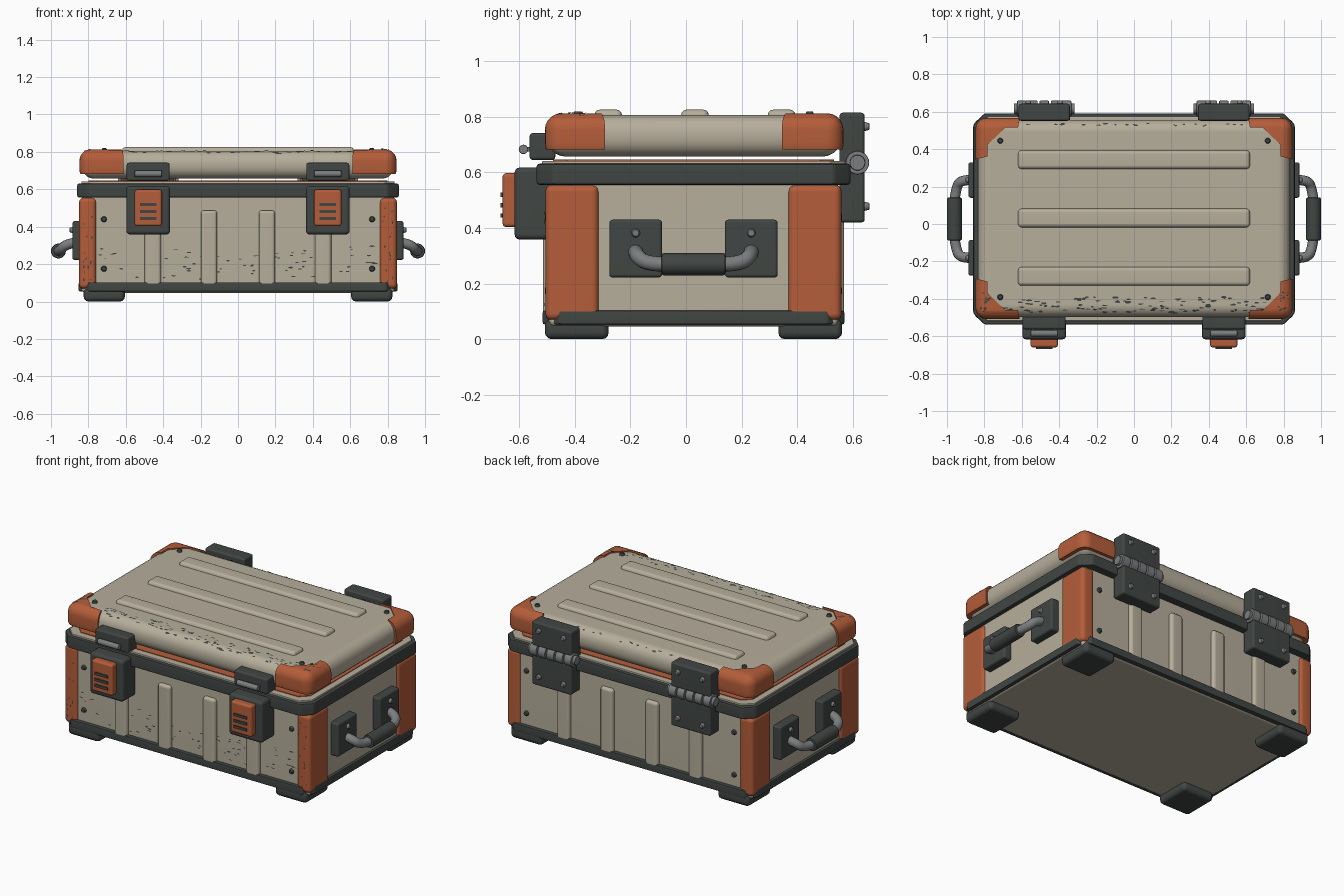
import bpy, bmesh, math, random
from mathutils import Vector, Matrix
from mathutils.bvhtree import BVHTree

cube = bpy.data.objects.get("Cube")
if cube:
    bpy.data.objects.remove(cube, do_unlink=True)
random.seed(4)
CY = 0.027  # depth centre of the case


def material(name, rgb):
    m = bpy.data.materials.new(name)
    m.use_nodes = True
    m.diffuse_color = (*rgb, 1)
    m.node_tree.nodes["Principled BSDF"].inputs["Base Color"].default_value = (*rgb, 1)
    return m


BEIGE = material("beige paint", (0.47, 0.425, 0.33))
ORANGE = material("orange guard", (0.46, 0.11, 0.042))
DARK = material("dark rubber", (0.052, 0.061, 0.056))
STEEL = material("grey steel", (0.2, 0.205, 0.21))


def finish(name, bm, *mats):
    bmesh.ops.recalc_face_normals(bm, faces=bm.faces)
    me = bpy.data.meshes.new(name)
    bm.to_mesh(me)
    bm.free()
    return place(name, me, *mats)


def place(name, me, *mats):
    me.materials.clear()
    for m in mats:
        me.materials.append(m)
    me.shade_smooth()
    me.set_sharp_from_angle(angle=math.radians(35))
    ob = bpy.data.objects.new(name, me)
    bpy.context.collection.objects.link(ob)
    w = ob.modifiers.new("even shading", 'WEIGHTED_NORMAL')
    w.keep_sharp = True
    return ob


def baked(ob):
    bpy.context.view_layer.update()
    dg = bpy.context.evaluated_depsgraph_get()
    return bpy.data.meshes.new_from_object(ob.evaluated_get(dg))


def box(name, lo, hi, mat, bevel=0.012, segs=3):
    lo, hi = Vector(lo), Vector(hi)
    bm = bmesh.new()
    bmesh.ops.create_cube(bm, size=1)
    for v in bm.verts:
        v.co = (lo + hi) / 2 + Vector(a * b for a, b in zip(v.co, hi - lo))
    if bevel:
        bmesh.ops.bevel(bm, geom=bm.edges[:], offset=bevel, segments=segs,
                        profile=0.5, affect='EDGES')
    return finish(name, bm, mat)


def add_prism(bm, pts, z0, z1):
    f = bm.faces.new([bm.verts.new((x, y, z0)) for x, y in pts])
    ext = bmesh.ops.extrude_face_region(bm, geom=[f])["geom"]
    bmesh.ops.translate(bm, vec=(0, 0, z1 - z0),
                        verts=[g for g in ext if isinstance(g, bmesh.types.BMVert)])


def octagon(name, hx, hy, chamfer, z0, z1, mat, bevel=0.008):
    # Flat ring-shaped trim with clipped corners
    quarter = [(hx, hy - chamfer), (hx - chamfer, hy)]
    pts = []
    for sx, sy in ((1, 1), (-1, 1), (-1, -1), (1, -1)):
        part = [(sx * x, CY + sy * y) for x, y in quarter]
        pts += part if sx * sy > 0 else part[::-1]
    bm = bmesh.new()
    add_prism(bm, pts, z0, z1)
    if bevel:
        bmesh.ops.bevel(bm, geom=bm.edges[:], offset=bevel, segments=2,
                        profile=0.5, affect='EDGES')
    return finish(name, bm, mat)


def cyl(name, centre, r, depth, axis, mat, segs=24, bevel=0.004, r2=None):
    bm = bmesh.new()
    rot = Vector((0, 0, 1)).rotation_difference(Vector(axis)).to_matrix().to_4x4()
    bmesh.ops.create_cone(bm, cap_ends=True, segments=segs, radius1=r,
                          radius2=r if r2 is None else r2, depth=depth)
    if bevel:
        rims = [e for e in bm.edges if any(len(f.verts) > 4 for f in e.link_faces)]
        bmesh.ops.bevel(bm, geom=rims, offset=bevel, segments=2, profile=0.5, affect='EDGES')
    bmesh.ops.transform(bm, matrix=Matrix.Translation(centre) @ rot, verts=bm.verts)
    return finish(name, bm, mat)


def bolt(name, pos, axis, mat=DARK):
    cyl(name, pos, 0.017, 0.02, axis, mat, 12, 0.003, 0.012)


def tube(name, pts, r, mat):
    cu = bpy.data.curves.new(name, 'CURVE')
    cu.dimensions, cu.bevel_depth, cu.bevel_resolution = '3D', r, 4
    cu.use_fill_caps = True
    sp = cu.splines.new('NURBS')
    sp.points.add(len(pts) - 1)
    for p, co in zip(sp.points, pts):
        p.co = (*co, 1)
    sp.use_endpoint_u, sp.order_u = True, 3
    tmp = bpy.data.objects.new(name, cu)
    bpy.context.collection.objects.link(tmp)
    me = baked(tmp)
    bpy.data.objects.remove(tmp)
    return place(name, me, mat)


def chips(name, target, count, lo, hi, length, height):
    # Small worn patches laid on the nearest surface of the target
    bvh = BVHTree.FromObject(target, bpy.context.evaluated_depsgraph_get())
    bm = bmesh.new()
    for i in range(count):
        p = Vector(random.uniform(a, b) for a, b in zip(lo, hi))
        co, n, _, _ = bvh.find_nearest(p)
        u = (Vector((1, 0, 0)) - n * n.x).normalized()
        v = n.cross(u)
        a, b = length * random.uniform(0.4, 1), height * random.uniform(0.4, 1)
        ring = []
        for k in range(7):
            t, s = math.tau * k / 7, random.uniform(0.6, 1)
            ring.append(bm.verts.new(co + n * 0.002 + u * a * s * math.cos(t)
                                     + v * b * s * math.sin(t)))
        bm.faces.new(ring).material_index = int(i % 4 == 0)
    me = bpy.data.meshes.new(name)
    bm.to_mesh(me)
    bm.free()
    place(name, me, DARK, STEEL)


# Body, base trim, collar and seal
body = box("body", (-0.835, CY - 0.52, 0.046), (0.835, CY + 0.52, 0.6), BEIGE, 0.02)
octagon("base_trim", 0.852, 0.543, 0.06, 0.053, 0.103, DARK)
octagon("collar", 0.86, 0.565, 0.06, 0.555, 0.632, DARK, 0.012)
octagon("collar_lip", 0.838, 0.545, 0.055, 0.62, 0.642, BEIGE, 0.004)
octagon("seal", 0.8, 0.505, 0.05, 0.63, 0.646, ORANGE, 0)

# Lid with raised ribs
lid = box("lid", (-0.835, CY - 0.525, 0.657), (0.835, CY + 0.53, 0.806), BEIGE, 0.065, 5)
for i in (-1, 0, 1):
    y = 0.032 + i * 0.312
    box("lid_rib", (-0.62, y - 0.05, 0.78), (0.62, y + 0.05, 0.826), BEIGE, 0.02)

# Lid corner guards: an outer shell kept only at the four corners
shell = box("guard_shell", (-0.848, CY - 0.535, 0.645), (0.848, CY + 0.54, 0.813), ORANGE, 0.06, 5)
bm = bmesh.new()
outline = ((0.9, 0.6), (0.6, 0.6), (0.62, 0.488), (0.69, 0.488), (0.782, 0.397),
           (0.782, 0.335), (0.9, 0.305))
for sx in (-1, 1):
    for sy in (-1, 1):
        add_prism(bm, [(sx * x, CY + sy * y) for x, y in outline], 0.682, 0.85)
cutter = finish("corner_cutter", bm, ORANGE)
cutter.hide_render = True
mod = shell.modifiers.new("corners", 'BOOLEAN')
mod.operation, mod.object, mod.solver = 'INTERSECT', cutter, 'EXACT'
guards = place("lid_corner_guards", baked(shell), ORANGE)
bpy.data.objects.remove(shell)
bpy.data.objects.remove(cutter)

for sx in (-1, 1):
    for sy in (-1, 1):
        def corner(name, x0, x1, d0, d1, z0, z1, mat, bevel):
            xs, ys = sorted((sx * x0, sx * x1)), sorted((CY + sy * d0, CY + sy * d1))
            return box(name, (xs[0], ys[0], z0), (xs[1], ys[1], z1), mat, bevel)

        # Corner posts, feet and panel ribs
        post = corner("corner_post", 0.757, 0.85, 0.34, 0.533, 0.068, 0.556, ORANGE, 0.025)
        corner("foot", 0.605, 0.825, 0.305, 0.535, 0, 0.075, DARK, 0.025)
        for x in (0.155, 0.455):
            corner("panel_rib", x - 0.044, x + 0.044, 0.5, 0.542, 0.08, 0.488, BEIGE, 0.018)
        # Bolts on the panels and lid
        for z in (0.44, 0.175):
            bolt("panel_bolt", (sx * 0.717, CY + sy * 0.525, z), (0, sy, 0))
        bolt("lid_bolt", (sx * 0.715, CY + sy * 0.418, 0.81), (0, 0, 1))
        if sy < 0:
            chips("post_wear", post, 14, (sx * 0.8 - 0.04, -0.6, 0.1),
                  (sx * 0.8 + 0.04, -0.55, 0.5), 0.006, 0.012)

for s in (-1, 1):
    # Side handle: plates, bent rods and grip
    for t in (-1, 1):
        y = CY + t * 0.208
        xs = sorted((s * 0.82, s * 0.885))
        box("handle_plate", (xs[0], y - 0.095, 0.222), (xs[1], y + 0.095, 0.43), DARK, 0.012)
        bolt("handle_bolt", (s * 0.89, y, 0.382), (s, 0, 0), STEEL)
        tube("handle_rod", [(s * 0.87, y, 0.315), (s * 0.925, y, 0.305),
                            (s * 0.95, CY + t * 0.17, 0.27), (s * 0.96, CY + t * 0.1, 0.27)],
             0.027, STEEL)
    cyl("handle_grip", (s * 0.96, CY, 0.27), 0.04, 0.23, (0, 1, 0), DARK, 20, 0.008)

    # Front latch: base, lever with slots, lid catch and bar
    x = s * 0.48
    box("latch_base", (x - 0.117, -0.617, 0.358), (x + 0.117, -0.48, 0.618), DARK, 0.02)
    box("latch_lever", (x - 0.073, -0.66, 0.403), (x + 0.073, -0.59, 0.598), ORANGE, 0.014)
    for z in (0.445, 0.482, 0.52):
        box("latch_slot", (x - 0.045, -0.667, z - 0.008), (x + 0.045, -0.659, z + 0.008), DARK, 0)
    box("lid_catch", (x - 0.115, -0.563, 0.645), (x + 0.115, -0.47, 0.742), DARK, 0.012)
    cyl("catch_bar", (x, -0.585, 0.683), 0.017, 0.145, (1, 0, 0), STEEL, 16)
    for t in (-1, 1):
        box("catch_bar_arm", (x + t * 0.06 - 0.008, -0.585, 0.675),
            (x + t * 0.06 + 0.008, -0.55, 0.691), STEEL, 0)

    # Rear hinge: two leaves, pin, knuckles and bolts
    for z0, z1, zb in ((0.42, 0.607, 0.478), (0.663, 0.815, 0.765)):
        box("hinge_leaf", (x - 0.137, 0.552, z0), (x + 0.137, 0.643, z1), DARK, 0.012)
        for t in (-1, 1):
            bolt("hinge_bolt", (x + t * 0.085, 0.65, zb), (0, 1, 0), STEEL)
    box("hinge_web", (x - 0.137, 0.552, 0.58), (x + 0.137, 0.6, 0.69), DARK, 0)
    cyl("hinge_pin", (x, 0.617, 0.635), 0.028, 0.325, (1, 0, 0), STEEL)
    for k in range(-2, 3):
        cyl("hinge_knuckle", (x + k * 0.06, 0.617, 0.635), 0.042, 0.05, (1, 0, 0), STEEL)

# Worn paint
chips("lid_wear", lid, 110, (-0.7, -0.49, 0.8), (0.7, -0.39, 0.82), 0.022, 0.008)
chips("lid_back_wear", lid, 25, (-0.6, 0.53, 0.8), (0.6, 0.56, 0.82), 0.018, 0.007)
chips("body_wear", body, 70, (-0.74, -0.6, 0.12), (0.74, -0.55, 0.3), 0.02, 0.006)
for s in (-1, 1):
    chips("guard_wear", guards, 16, (s * 0.8 - 0.04, -0.47, 0.82),
          (s * 0.8 + 0.04, -0.35, 0.84), 0.012, 0.008)
